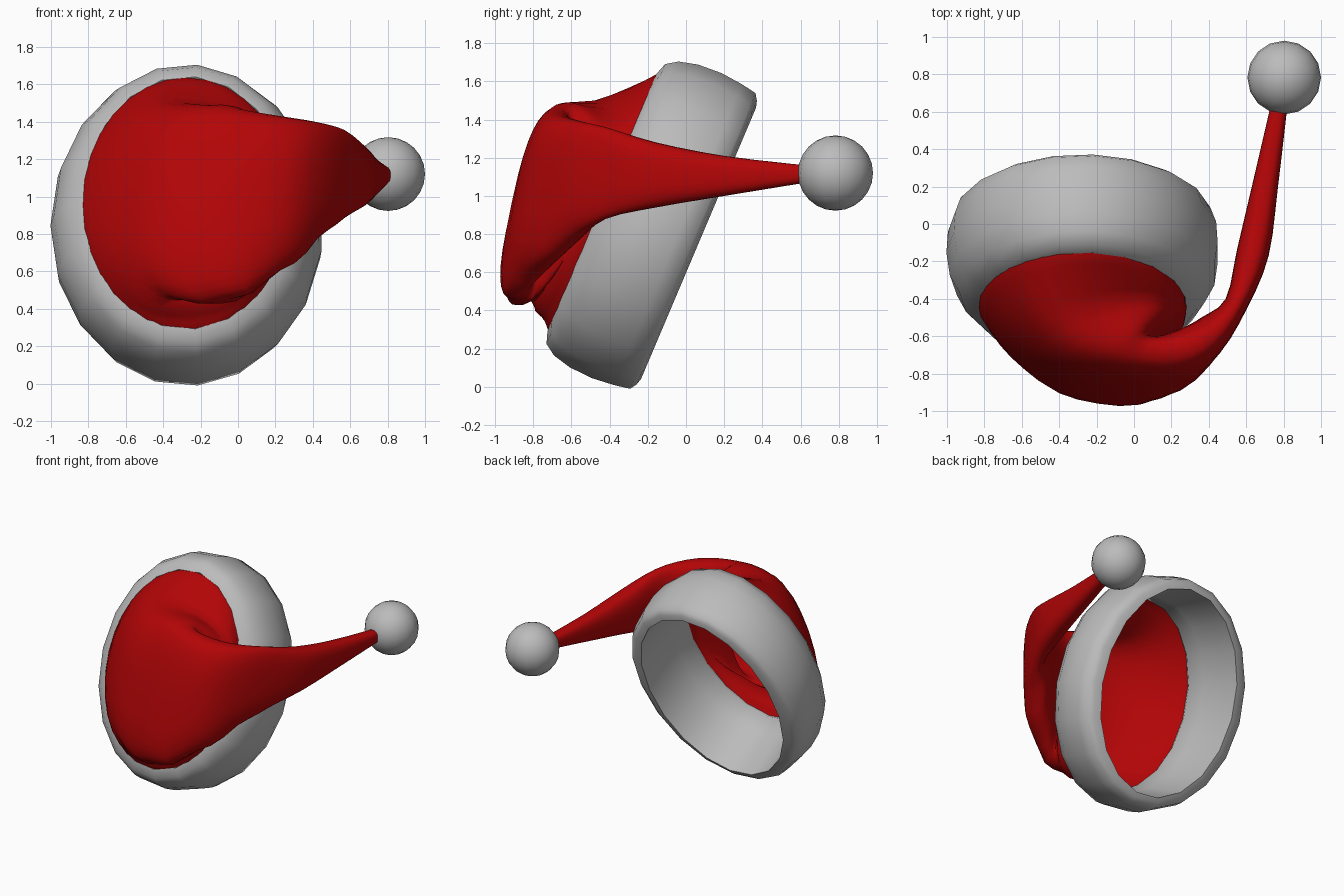
import bpy, bmesh, math
from mathutils import Vector

if "Cube" in bpy.data.objects:
    bpy.data.objects.remove(bpy.data.objects["Cube"])


def material(name, rgb):
    m = bpy.data.materials.new(name)
    m.diffuse_color = (*rgb, 1)
    m.use_nodes = True
    m.node_tree.nodes["Principled BSDF"].inputs["Base Color"].default_value = m.diffuse_color
    return m


RED = material("red felt", (0.45, 0.0015, 0.002))
FUR = material("pale fur", (0.5, 0.5, 0.5))


def loft(name, rings, mat, closed=False, angle=40):
    """Skin a list of equal-length point rings."""
    bm = bmesh.new()
    vs = [[bm.verts.new(p) for p in r] for r in rings]
    n = len(vs[0])
    pairs = list(zip(vs, vs[1:])) + ([(vs[-1], vs[0])] if closed else [])
    for a, b in pairs:
        for i in range(n):
            j = (i + 1) % n
            bm.faces.new((a[i], a[j], b[j], b[i]))
    bmesh.ops.recalc_face_normals(bm, faces=bm.faces[:])
    me = bpy.data.meshes.new(name)
    bm.to_mesh(me)
    bm.free()
    me.materials.append(mat)
    ob = bpy.data.objects.new(name, me)
    bpy.context.collection.objects.link(ob)
    smooth(ob, angle)
    return ob


def smooth(ob, angle):
    bpy.ops.object.select_all(action='DESELECT')
    ob.select_set(True)
    bpy.context.view_layer.objects.active = ob
    bpy.ops.object.shade_smooth_by_angle(angle=math.radians(angle))


# Fur brim: tilted oval band, profile rows are (along axis, x radius, upright radius)
C = Vector((-0.273, -0.19, 0.86))
A = Vector((0, -0.92, 0.39))
U = Vector((0, 0.39, 0.92))
X = Vector((1, 0, 0))
profile = [(-0.278, 0.59, 0.775), (-0.268, 0.65, 0.81), (-0.245, 0.69, 0.845),
           (-0.16, 0.722, 0.86), (-0.04, 0.73, 0.872), (0.09, 0.712, 0.865),
           (0.19, 0.66, 0.84), (0.25, 0.60, 0.80), (0.272, 0.555, 0.735),
           (0.24, 0.54, 0.71), (0.1, 0.57, 0.73), (-0.12, 0.59, 0.755)]


def oval(a, rx, ru, n=19, start=math.pi):
    ang = [start + 2 * math.pi * i / n for i in range(n)]
    return [C + A * a + X * rx * math.cos(t) + U * ru * math.sin(t) for t in ang]


loft("fur_brim", [oval(*p) for p in profile], FUR, closed=True, angle=60)

# Crown: oval sections swinging round to the side and tapering to the tip
# rows: outer x, outer y, inner x, inner y, low z, high z, lean in y
sections = [
    (-0.83, -0.44, 0.28, -0.44, 0.285, 1.635, 0.28),
    (-0.69, -0.63, 0.27, -0.50, 0.36, 1.58, 0.20),
    (-0.44, -0.83, 0.20, -0.57, 0.41, 1.52, 0.14),
    (-0.10, -0.91, 0.10, -0.66, 0.46, 1.47, 0.12),
    (0.25, -0.87, 0.20, -0.60, 0.59, 1.43, 0.06),
    (0.46, -0.69, 0.36, -0.50, 0.76, 1.40, 0.0),
    (0.61, -0.44, 0.49, -0.40, 0.88, 1.36, 0.0),
    (0.72, -0.17, 0.55, -0.14, 0.94, 1.28, 0.0),
    (0.77, 0.20, 0.63, 0.20, 1.0, 1.21, 0.0),
    (0.82, 0.63, 0.73, 0.63, 1.07, 1.16, 0.0)]


def spline(p0, p1, p2, p3, t):
    return [0.5 * (2 * b + (c - a) * t + (2 * a - 5 * b + 4 * c - d) * t * t
                   + (3 * b - a - 3 * c + d) * t ** 3)
            for a, b, c, d in zip(p0, p1, p2, p3)]


def crown_ring(s, k, n=32):
    ox, oy, ix, iy, z0, z1, lean = s
    e = 1 - 0.25 * min(k / 2, 1)            # sections grow boxier past the brim
    fold = max(0, 1 - abs(k - 1.3) / 1.2)   # cloth sinks behind the fold
    pts = []
    for i in range(n):
        t = 2 * math.pi * i / n
        c, h = math.cos(t), math.sin(t)
        sink = fold * max(0, abs(h) - 0.2) * max(0, min(1, c + 0.6))
        # small puckers along the lower edge of the cloth
        pucker = 0.015 * math.sin(k * 5.2) * max(0, -h) ** 3 if 0.5 < k < 5.5 else 0
        c = math.copysign(abs(c) ** e, c)
        h = math.copysign(abs(h) ** e, h)
        pts.append(Vector(((ox + ix) / 2 + (ix - ox) / 2 * c,
                           (oy + iy) / 2 + (iy - oy) / 2 * c + lean * h + pucker,
                           (z0 + z1) / 2 + (z1 - z0) / 2 * h + pucker
                           - math.copysign(0.16 * sink, h))))
    return pts


# first ring is tucked inside the brim
rings, last = [oval(0.2, 0.58, 0.76, 32, 0)], len(sections) - 1
for k in range(last):
    q = [sections[min(max(k + d, 0), last)] for d in (-1, 0, 1, 2)]
    for step in range(3):
        rings.append(crown_ring(spline(*q, step / 3), k + step / 3))
rings.append(crown_ring(sections[-1], last))
loft("cloth_crown", rings, RED, angle=60)

# Pompom on the tip
bpy.ops.mesh.primitive_uv_sphere_add(segments=16, ring_count=12, radius=0.197,
                                     location=(0.803, 0.783, 1.12))
pom = bpy.context.object
pom.name = "pompom"
pom.data.materials.append(FUR)
smooth(pom, 60)
